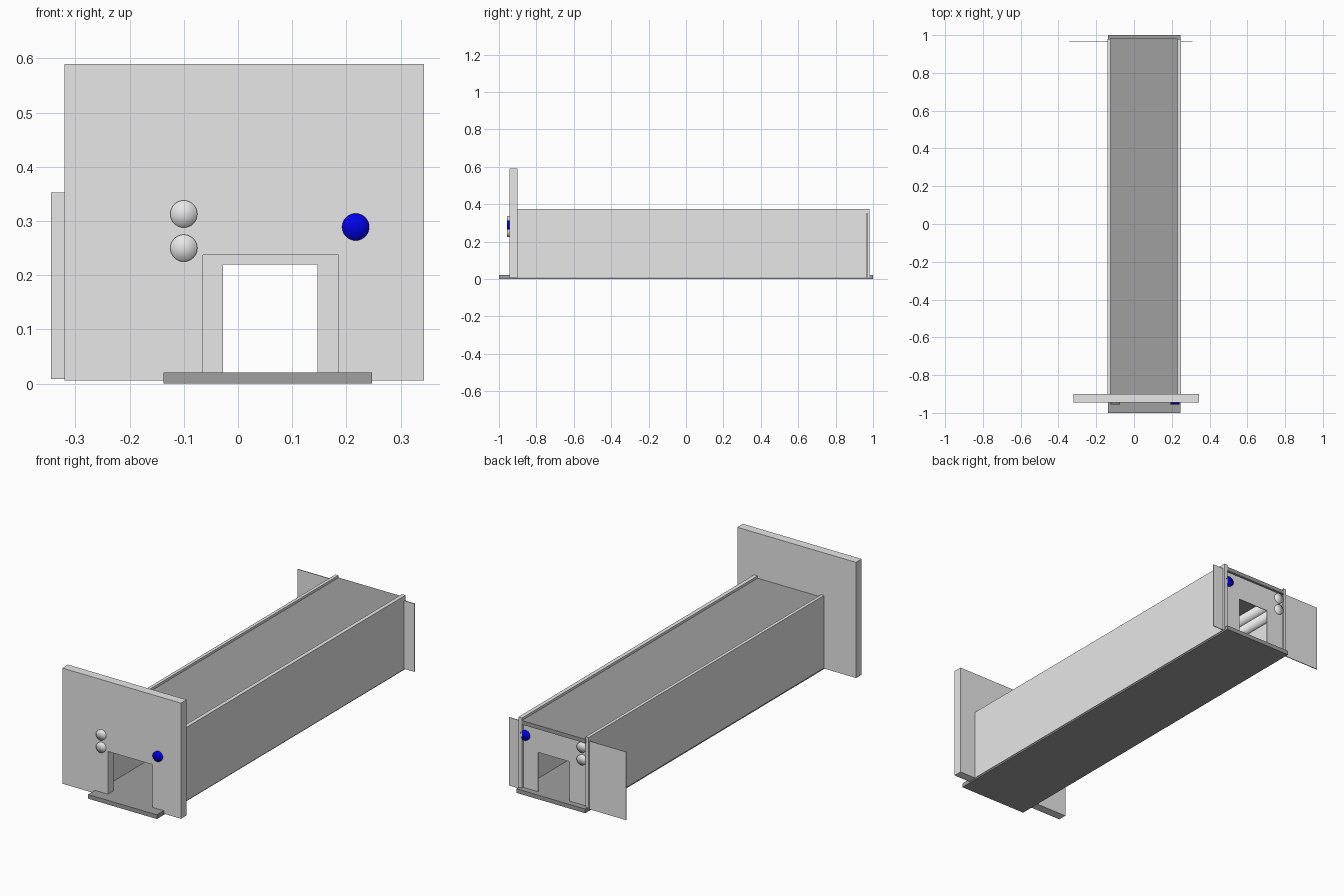
import bpy, bmesh
from mathutils import Matrix, Vector

cube = bpy.data.objects.get("Cube")
if cube:
    bpy.data.objects.remove(cube, do_unlink=True)


def material(name, rgb):
    m = bpy.data.materials.new(name)
    m.use_nodes = True
    m.diffuse_color = (*rgb, 1)
    m.node_tree.nodes["Principled BSDF"].inputs["Base Color"].default_value = (*rgb, 1)
    return m


light = material("light grey", (0.8, 0.8, 0.8))
dark = material("dark grey", (0.35, 0.35, 0.35))
blue = material("blue", (0.0, 0.0, 0.85))


def finish(name, bm, mat, smooth=False):
    bmesh.ops.recalc_face_normals(bm, faces=bm.faces)
    for f in bm.faces:
        f.smooth = smooth
    mesh = bpy.data.meshes.new(name)
    bm.to_mesh(mesh)
    bm.free()
    mesh.materials.append(mat)
    obj = bpy.data.objects.new(name, mesh)
    bpy.context.collection.objects.link(obj)
    return obj


def box(name, x, y, z, mat):
    bm = bmesh.new()
    size = [b - a for a, b in (x, y, z)]
    mid = [(a + b) / 2 for a, b in (x, y, z)]
    bmesh.ops.create_cube(bm, size=1, matrix=Matrix.Translation(mid) @ Matrix.Diagonal((*size, 1)))
    return finish(name, bm, mat)


def doorway(name, x, y, z, door_x, door_top, mat):
    """Upright panel with a doorway open at the bottom, extruded along y."""
    bm = bmesh.new()
    outline = [(x[0], z[0]), (x[0], z[1]), (x[1], z[1]), (x[1], z[0]),
               (door_x[1], z[0]), (door_x[1], door_top),
               (door_x[0], door_top), (door_x[0], z[0])]
    face = bm.faces.new([bm.verts.new((px, y[0], pz)) for px, pz in outline])
    side = bmesh.ops.extrude_face_region(bm, geom=[face], use_keep_orig=True)["geom"]
    verts = [v for v in side if isinstance(v, bmesh.types.BMVert)]
    bmesh.ops.translate(bm, verts=verts, vec=(0, y[1] - y[0], 0))
    return finish(name, bm, mat)


def rod(name, x, z, mat):
    """Long round light running the length of the corridor."""
    start, end = -0.956, 0.98
    bm = bmesh.new()
    place = Matrix.Translation((x, (start + end) / 2, z)) @ Matrix.Rotation(1.570796, 4, 'X')
    bmesh.ops.create_cone(bm, cap_ends=True, cap_tris=True, segments=32, radius1=0.025,
                          radius2=0.025, depth=end - start, matrix=place)
    return finish(name, bm, mat, smooth=True)


# Corridor shell
box("floor", (-0.137, 0.247), (-1, 1), (0, 0.021), dark)
box("roof", (-0.126, 0.231), (-0.91, 0.982), (0.343, 0.363), dark)
for name, x in (("right_wall", (-0.141, -0.125)), ("left_wall", (0.23, 0.25))):
    box(name, x, (-0.91, 0.98), (0.008, 0.375), light)

# End panels with doorways
doorway("front_panel", (-0.32, 0.343), (-0.945, -0.9), (0.006, 0.59),
        (-0.065, 0.185), 0.237, light)
doorway("back_panel", (-0.345, 0.31), (0.966, 0.97), (0.009, 0.353),
        (-0.028, 0.147), 0.22, light)

# Indicator lights, visible at both ends
rod("upper_light", -0.1, 0.313, light)
rod("lower_light", -0.1, 0.25, light)
rod("blue_light", 0.217, 0.289, blue)
